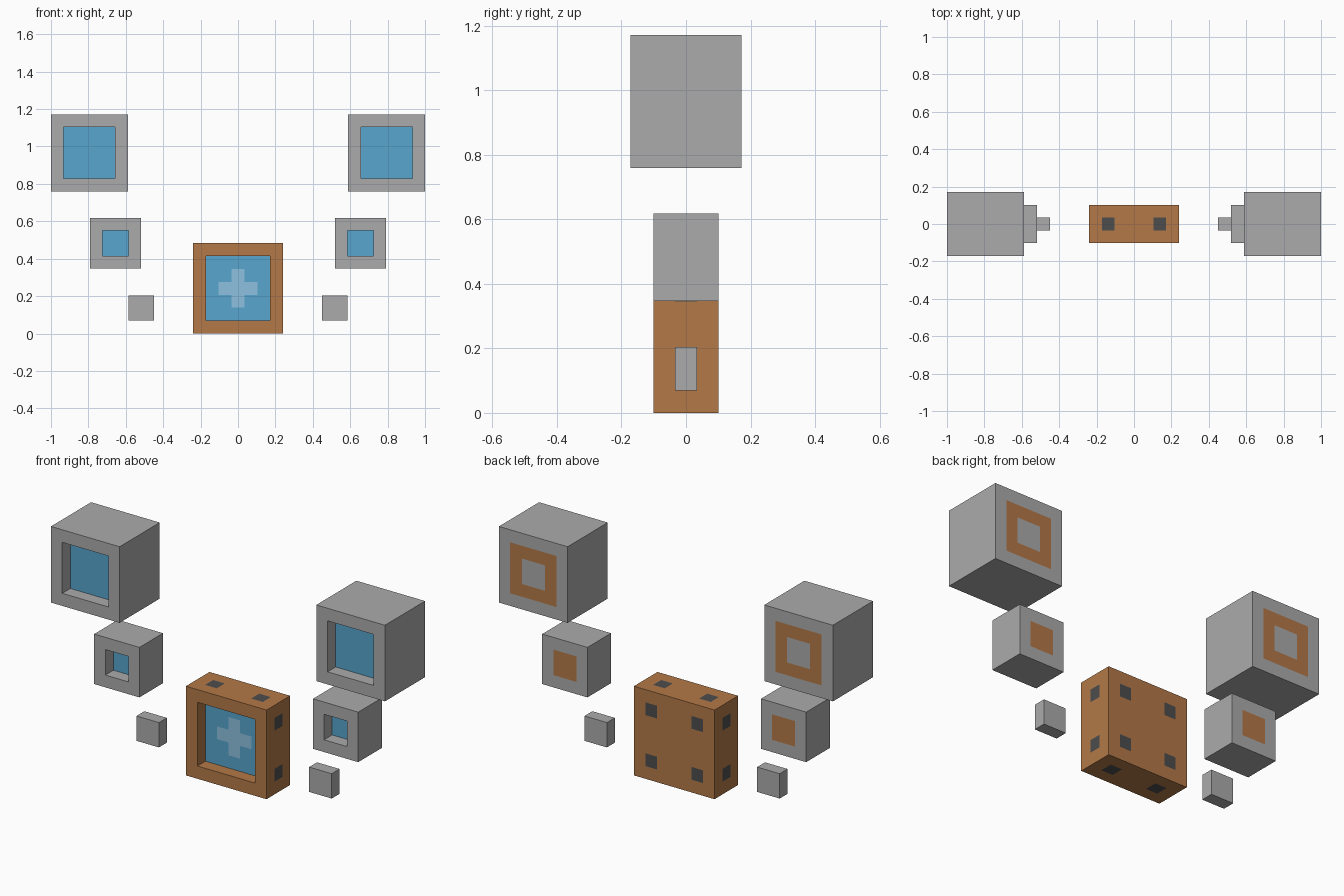
import bpy, bmesh
from mathutils import Vector

if "Cube" in bpy.data.objects:
    bpy.data.objects.remove(bpy.data.objects["Cube"])

U = 1 / 29          # grid unit: everything sits on this grid
RECESS = 2          # depth of the front windows, in units


def srgb(r, g, b):
    lin = lambda c: c / 12.92 if c <= 0.04045 else ((c + 0.055) / 1.055) ** 2.4
    return (lin(r / 255), lin(g / 255), lin(b / 255), 1)


def material(name, *rgb):
    m = bpy.data.materials.new(name)
    m.diffuse_color = srgb(*rgb)
    m.use_nodes = True
    m.node_tree.nodes["Principled BSDF"].inputs["Base Color"].default_value = m.diffuse_color
    return m


MATS = [material("grey stone", 171, 171, 171), material("orange brown", 179, 121, 72),
        material("blue glass", 88, 166, 206), material("pale blue", 141, 193, 224),
        material("dark grey", 77, 77, 77)]
GREY, ORANGE, BLUE, PALE, DARK = range(5)


def block(name, centre, size, paint, cuts=(), y_cuts=(), window=0):
    """Box in grid units, scored along the cuts, with a square front recess, painted by rule."""
    bm = bmesh.new()
    bmesh.ops.create_cube(bm, size=1)
    bmesh.ops.scale(bm, vec=size, verts=bm.verts)
    for axis, offsets in ((0, cuts), (1, y_cuts), (2, cuts)):
        for c in offsets:
            for s in (-1, 1):
                co, no = Vector(), Vector()
                co[axis], no[axis] = c * s, 1
                bmesh.ops.bisect_plane(bm, geom=bm.verts[:] + bm.edges[:] + bm.faces[:],
                                       plane_co=co, plane_no=no)
    front = -size[1] / 2
    # sink the window into the front face
    if window:
        pane = []
        for f in bm.faces:
            p = f.calc_center_median()
            if abs(p.y - front) < 1e-4 and max(abs(p.x), abs(p.z)) < window:
                pane.append(f)
        ext = bmesh.ops.extrude_face_region(bm, geom=pane)["geom"]
        bmesh.ops.translate(bm, vec=(0, RECESS, 0),
                            verts=[e for e in ext if isinstance(e, bmesh.types.BMVert)])
        # open the front of the recess
        bmesh.ops.delete(bm, geom=[f for f in pane if f.is_valid], context='FACES')
    bmesh.ops.recalc_face_normals(bm, faces=bm.faces[:])
    bm.normal_update()
    for f in bm.faces:
        p = f.calc_center_median()
        is_pane = abs(f.normal.y) > 0.5 and front + 0.5 < p.y < -front - 0.5
        f.material_index = paint(abs(p.x), abs(p.y), abs(p.z), f.normal, is_pane)
    bmesh.ops.scale(bm, vec=(U, U, U), verts=bm.verts)
    me = bpy.data.meshes.new(name)
    bm.to_mesh(me)
    bm.free()
    for m in MATS:
        me.materials.append(m)
    ob = bpy.data.objects.new(name, me)
    ob.location = Vector(centre) * U
    bpy.context.collection.objects.link(ob)


# Paint rules, using distances from the block centre
def paint_core(x, y, z, n, pane):
    if pane:
        cross = (x < 1 and z < 3) or (z < 1 and x < 3)
        return PALE if cross else BLUE
    studs_x, studs_z = 3 < x < 5, 3 < z < 5
    if n.y > 0.5 and studs_x and studs_z:
        return DARK
    if abs(n.z) > 0.5 and z > 6 and studs_x and y < 1:
        return DARK
    if abs(n.x) > 0.5 and x > 6 and studs_z and y < 1:
        return DARK
    return ORANGE


def paint_large(x, y, z, n, pane):
    if pane:
        return BLUE
    return ORANGE if n.y > 0.5 and 2 < max(x, z) < 4 else GREY


def paint_medium(x, y, z, n, pane):
    if pane:
        return BLUE
    return ORANGE if n.y > 0.5 and max(x, z) < 2 else GREY


def paint_small(x, y, z, n, pane):
    return GREY


# Central block with cross window and dark studs
block("core_block", (0, 0, 7), (14, 5.85, 14), paint_core, (1, 3, 5), (1,), window=5)

# Side blocks, growing upwards and outwards
for side, s in (("left", -1), ("right", 1)):
    block(side + "_small_block", (15 * s, 0, 3.97), (3.9, 1.95, 3.9), paint_small)
    block(side + "_medium_block", (19 * s, 0, 14), (7.85, 5.85, 7.85), paint_medium, (2,), window=2)
    block(side + "_large_block", (23.04 * s, 0, 28), (11.92, 9.95, 11.95), paint_large, (2, 4), window=4)
